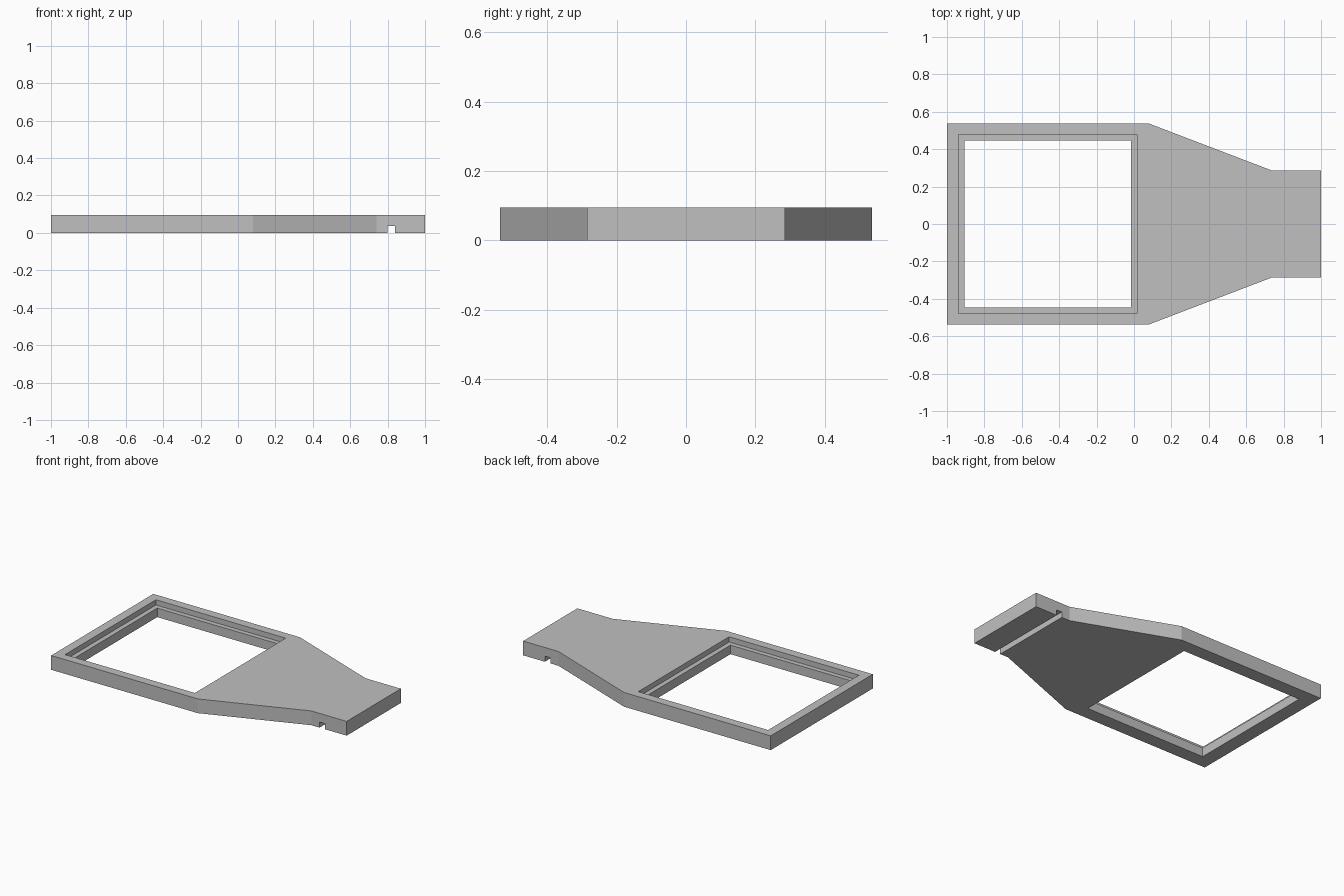
import bpy
import bmesh

default = bpy.data.objects.get("Cube")
if default:
    bpy.data.objects.remove(default, do_unlink=True)

THICK = 0.095     # plate thickness
LEDGE = 0.06      # height of the ledge inside the window
SLOT = 0.037      # depth of the groove underneath

grey = bpy.data.materials.new("silver_grey")
grey.use_nodes = True
grey.diffuse_color = (0.527, 0.527, 0.527, 1)
grey.node_tree.nodes["Principled BSDF"].inputs["Base Color"].default_value = (0.527, 0.527, 0.527, 1)


def prism(name, outline, z0, z1):
    """Extrude a flat outline from z0 to z1."""
    bm = bmesh.new()
    face = bm.faces.new([bm.verts.new((x, y, z0)) for x, y in outline])
    top = bmesh.ops.extrude_face_region(bm, geom=[face])["geom"]
    verts = [g for g in top if isinstance(g, bmesh.types.BMVert)]
    bmesh.ops.translate(bm, verts=verts, vec=(0, 0, z1 - z0))
    bmesh.ops.recalc_face_normals(bm, faces=bm.faces)
    mesh = bpy.data.meshes.new(name)
    bm.to_mesh(mesh)
    bm.free()
    mesh.materials.append(grey)
    obj = bpy.data.objects.new(name, mesh)
    bpy.context.collection.objects.link(obj)
    return obj


def cut_box(target, name, x0, x1, half_y, z0, z1):
    """Subtract a box that is symmetric in y."""
    corners = [(x0, -half_y), (x1, -half_y), (x1, half_y), (x0, half_y)]
    cutter = prism(name, corners, z0, z1)
    cutter.hide_render = True
    mod = target.modifiers.new(name, 'BOOLEAN')
    mod.operation = 'DIFFERENCE'
    mod.solver = 'EXACT'
    mod.object = cutter
    bpy.context.view_layer.objects.active = target
    bpy.ops.object.modifier_apply(modifier=name)
    bpy.data.objects.remove(cutter, do_unlink=True)


# Frame with tapering neck and handle, mirrored across y
side = [(-1, -0.537), (0.08, -0.537), (0.74, -0.285), (1, -0.285)]
frame = prism("frame_with_handle", side + [(x, -y) for x, y in reversed(side)], 0, THICK)

# Window opening, its stepped ledge, and the groove under the handle
cut_box(frame, "window_opening", -0.907, -0.015, 0.446, -0.1, 0.2)
cut_box(frame, "ledge_recess", -0.939, 0.017, 0.478, LEDGE, 0.2)
cut_box(frame, "underside_groove", 0.80, 0.84, 0.6, -0.1, SLOT)
